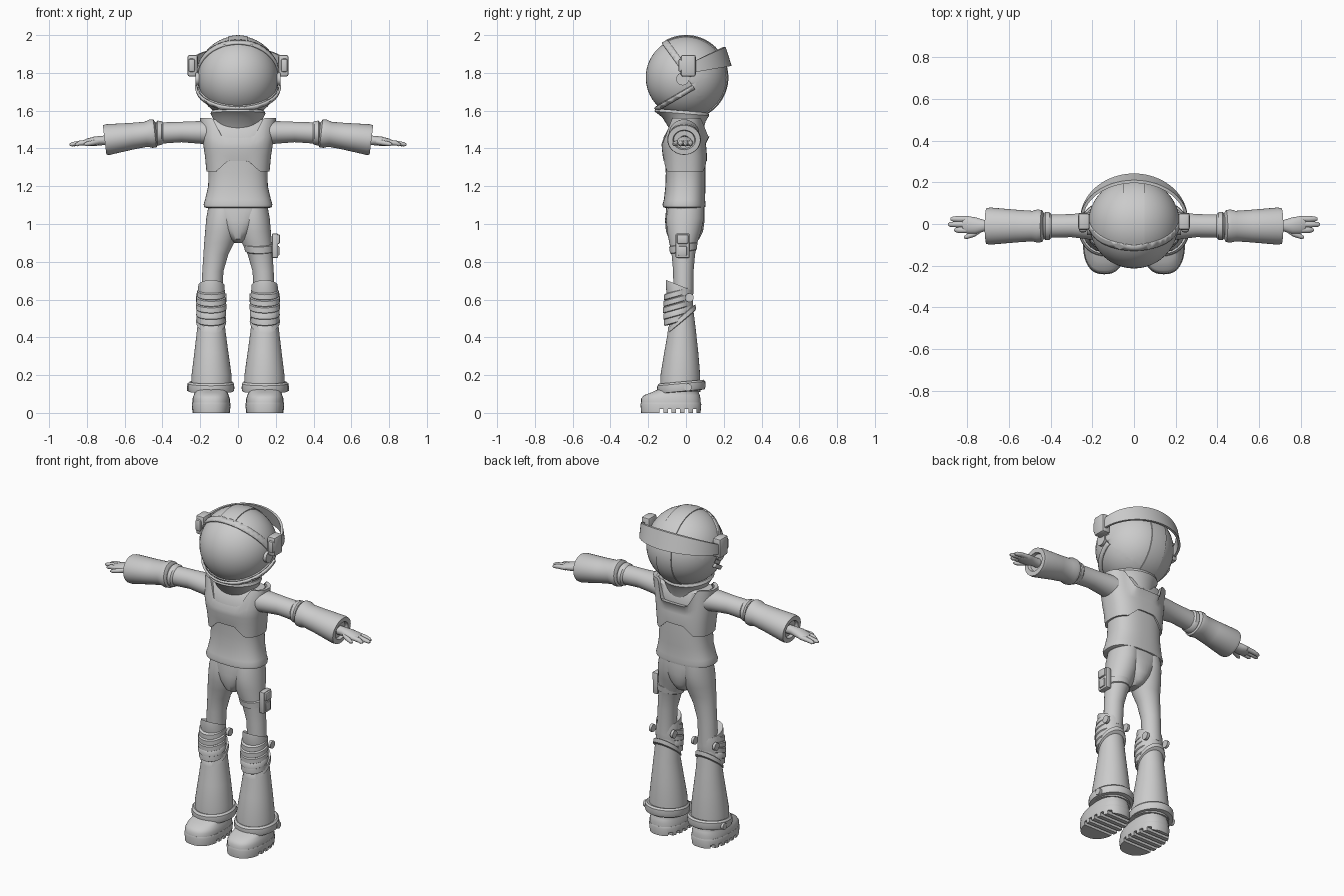
import bpy, bmesh, math
from mathutils import Vector, Matrix

grey = bpy.data.materials.new("suit_grey")
grey.diffuse_color = (0.6, 0.6, 0.6, 1)


def finish(name, bm):
    bmesh.ops.recalc_face_normals(bm, faces=bm.faces)
    me = bpy.data.meshes.new(name)
    bm.to_mesh(me)
    bm.free()
    me.materials.append(grey)
    ob = bpy.data.objects.new(name, me)
    bpy.context.collection.objects.link(ob)
    return ob


def skin(name, rings, cap=True):
    """Bridge equal-length point rings into one surface."""
    bm = bmesh.new()
    vs = [[bm.verts.new(p) for p in r] for r in rings]
    n = len(rings[0])
    for r0, r1 in zip(vs, vs[1:]):
        for i in range(n):
            j = (i + 1) % n
            bm.faces.new((r0[i], r0[j], r1[j], r1[i]))
    if cap:
        bm.faces.new(vs[0])
        bm.faces.new(vs[-1])
    return finish(name, bm)


def loft(name, rings, axis="z", p=2.0, n=36, s=1, slope=0, shape=None, cap=True):
    """rings: (cx, cy, cz, half-width, half-depth); slope tilts z along y."""
    out = []
    for k, (cx, cy, cz, a, b) in enumerate(rings):
        ring = []
        for i in range(n):
            t = math.tau * i / n
            c, d = math.cos(t), math.sin(t)
            u = a * math.copysign(abs(c) ** (2 / p), c)
            w = b * math.copysign(abs(d) ** (2 / p), d)
            v = Vector((cx + u, cy + w, cz + slope * w)) if axis == "z" else Vector((cx, cy + u, cz + w))
            if shape:
                v = shape(k, v)
            ring.append((v.x * s, v.y, v.z))
        out.append(ring)
    return skin(name, out, cap)


def box(name, loc, size, bevel=0.008):
    bm = bmesh.new()
    bmesh.ops.create_cube(bm, size=1)
    bmesh.ops.scale(bm, vec=size, verts=bm.verts)
    bmesh.ops.translate(bm, vec=loc, verts=bm.verts)
    if bevel:
        bmesh.ops.bevel(bm, geom=bm.edges[:], offset=bevel, segments=2, affect="EDGES", profile=0.5)
    return finish(name, bm)


def disc(name, loc, r, depth):
    bm = bmesh.new()
    bmesh.ops.create_cone(bm, cap_ends=True, segments=24, radius1=r, radius2=r, depth=depth,
                          matrix=Matrix.Translation(loc) @ Matrix.Rotation(math.pi / 2, 4, "Y"))
    return finish(name, bm)


# ---------- head ----------
HC = Vector((0, 0, 1.776))


def cut_sphere(name, r, planes=(), keep=None, thick=0):
    bm = bmesh.new()
    bmesh.ops.create_uvsphere(bm, u_segments=48, v_segments=28, radius=r, matrix=Matrix.Translation(HC))
    for co, no in planes:
        bmesh.ops.bisect_plane(bm, geom=bm.verts[:] + bm.edges[:] + bm.faces[:], plane_co=co, plane_no=no)
    if keep:
        gone = [f for f in bm.faces if not keep(f.calc_center_median())]
        bmesh.ops.delete(bm, geom=gone, context="FACES")
    ob = finish(name, bm)
    if thick:
        m = ob.modifiers.new("thickness", "SOLIDIFY")
        m.thickness, m.offset = thick, -1
    return ob


up_co, up_no = Vector((0, 0, 1.78)), Vector((0, -0.81, -0.585))    # brow plane, pointing to the face
lo_co, lo_no = Vector((0, 0, 1.715)), Vector((0, -0.5, 0.86))      # chin plane, pointing to the face


def up(v): return (v - up_co).dot(up_no)
def lo(v): return (v - lo_co).dot(lo_no)


cut_sphere("visor", 0.213)
cut_sphere("helmet_shell", 0.2195, [(up_co, up_no), (lo_co, lo_no)],
           lambda v: not (up(v) > 0 and lo(v) > 0), 0.012)
cut_sphere("brow_rim", 0.2235, [(up_co, up_no), (up_co - up_no * 0.035, up_no), (up_co, Vector((0, 0, 1)))],
           lambda v: -0.035 < up(v) < 0 and v.z > 1.78, 0.012)
cut_sphere("chin_rim", 0.2235, [(lo_co, lo_no), (lo_co - lo_no * 0.022, lo_no), (up_co, up_no)],
           lambda v: -0.022 < lo(v) < 0 and up(v) > 0, 0.012)

# raised strip over the crown and down the back
crest = []
for i in range(33):
    t = math.radians(118 - i * 178 / 32)
    d = Vector((0, math.cos(t), math.sin(t)))
    crest.append([HC + d * r + Vector((x, 0, 0)) for x, r in
                  ((-0.05, 0.205), (-0.05, 0.2185), (0, 0.2245), (0.05, 0.2185), (0.05, 0.205))])
skin("helmet_crest", crest)

# swept headband behind the helmet
band = []
for i in range(41):
    t = math.pi * i / 40
    c, d = math.cos(t), math.sin(t)
    zc, h = 1.825 + 0.062 * d, 0.026 + 0.024 * d
    lean = 0.016 * d
    band.append([((0.25 + o) * c, 0.02 + (0.198 + o) * d - q * lean, zc + q * h)
                 for o, q in ((-0.006, -1), (0.008, -1), (0.008, 1), (-0.006, 1))])
skin("headband", band)

for s in (-1, 1):
    box("ear_block", (s * 0.24, 0.012, 1.838), (0.055, 0.08, 0.115), 0.012)
    box("ear_block_front", (s * 0.245, -0.005, 1.84), (0.035, 0.07, 0.07), 0.01)
    disc("ear_disc", (s * 0.214, -0.018, 1.768), 0.034, 0.022)

# ---------- torso ----------
loft("neck_ring", [(0, 0, 1.5, 0.12, 0.09), (0, -0.01, 1.555, 0.13, 0.115), (0, -0.022, 1.585, 0.145, 0.145),
                   (0, -0.022, 1.6, 0.138, 0.14)], slope=-0.08)
loft("torso", [(0, -0.01, 1.085, 0.165, 0.1), (0, -0.01, 1.09, 0.18, 0.112), (0, -0.01, 1.105, 0.182, 0.114),
               (0, -0.008, 1.13, 0.174, 0.109), (0, -0.003, 1.2, 0.158, 0.106), (0, -0.002, 1.27, 0.156, 0.105),
               (0, -0.005, 1.36, 0.163, 0.107), (0, -0.012, 1.46, 0.178, 0.106), (0, 0.003, 1.535, 0.188, 0.08),
               (0, 0.003, 1.552, 0.17, 0.065)], p=2.5, n=48)


def plate_edges(k, v):
    """Arch the lower hem and scoop the neckline, front and back."""
    if k < 2:
        v.z += 0.055 * max(0, min(1, (0.115 - abs(v.x)) / 0.06))
    if k > 3:
        f = max(0, min(1, (0.135 - abs(v.x)) / 0.05))
        v.z -= f * (0.035, 0.1, 0.1)[k - 4]
        if k > 4:
            v.y *= 1 + 0.36 * f
    return v


loft("chest_plate", [(0, -0.004, 1.278, 0.152, 0.1), (0, -0.004, 1.278, 0.167, 0.114), (0, -0.006, 1.36, 0.175, 0.117),
                     (0, -0.01, 1.4, 0.181, 0.118), (0, -0.012, 1.46, 0.19, 0.117), (0, 0.003, 1.562, 0.202, 0.088),
                     (0, 0.003, 1.558, 0.18, 0.068)], p=2.6, n=72, shape=plate_edges, cap=False)
loft("pelvis", [(0, -0.004, 1.1, 0.16, 0.1), (0, -0.004, 1.07, 0.158, 0.102), (0, -0.006, 1.02, 0.122, 0.105),
                (0, -0.008, 0.96, 0.075, 0.098), (0, -0.01, 0.92, 0.042, 0.08), (0, -0.01, 0.9, 0.02, 0.045)], p=2.3)

for s in (-1, 1):
    # ---------- arms ----------
    loft("upper_arm", [(0.13, -0.005, 1.48, 0.075, 0.068), (0.2, -0.008, 1.485, 0.068, 0.06),
                       (0.3, -0.008, 1.487, 0.055, 0.054), (0.4, -0.01, 1.482, 0.056, 0.056),
                       (0.44, -0.01, 1.48, 0.056, 0.056)], "x", s=s)
    loft("elbow_ring", [(0.395, -0.01, 1.482, 0.055, 0.055), (0.405, -0.01, 1.482, 0.066, 0.063),
                        (0.425, -0.01, 1.481, 0.068, 0.066), (0.432, -0.01, 1.48, 0.06, 0.06)], "x", s=s)
    loft("sleeve", [(0.428, -0.01, 1.48, 0.058, 0.058), (0.438, -0.01, 1.48, 0.076, 0.074),
                    (0.458, -0.01, 1.478, 0.08, 0.075), (0.485, -0.01, 1.475, 0.073, 0.066),
                    (0.56, -0.01, 1.465, 0.078, 0.07), (0.69, -0.01, 1.447, 0.089, 0.081),
                    (0.708, -0.01, 1.445, 0.086, 0.078), (0.708, -0.01, 1.445, 0.06, 0.052),
                    (0.69, -0.01, 1.447, 0.055, 0.047)], "x", s=s,
         shape=lambda k, v: v + Vector(((v.z - 1.46) * 0.12, 0, 0)))
    loft("palm", [(0.68, -0.008, 1.443, 0.028, 0.026), (0.72, -0.008, 1.442, 0.028, 0.025),
                  (0.76, -0.008, 1.438, 0.04, 0.025), (0.8, -0.004, 1.432, 0.042, 0.02),
                  (0.822, -0.002, 1.43, 0.032, 0.012)], "x", n=20, s=s)
    for y, tip in ((-0.029, 0.862), (-0.002, 0.892), (0.024, 0.88)):
        loft("finger", [(0.79, y, 1.432, 0.014, 0.014), (0.84, y, 1.428, 0.0145, 0.013),
                        (tip - 0.012, y, 1.422, 0.012, 0.011), (tip, y, 1.42, 0.005, 0.005)], "x", n=12, s=s)
    loft("thumb", [(0.73, -0.025, 1.436, 0.014, 0.015), (0.765, -0.046, 1.43, 0.016, 0.014),
                   (0.8, -0.06, 1.424, 0.012, 0.012), (0.815, -0.064, 1.422, 0.005, 0.005)], "x", n=12, s=s)

    # ---------- legs ----------
    loft("thigh", [(0.075, 0, 1.09, 0.082, 0.095), (0.08, -0.005, 1.03, 0.088, 0.1), (0.088, -0.01, 0.96, 0.086, 0.09),
                   (0.1, -0.014, 0.9, 0.079, 0.074), (0.117, -0.014, 0.84, 0.066, 0.062),
                   (0.133, -0.014, 0.75, 0.056, 0.054), (0.14, -0.014, 0.6, 0.055, 0.052)], s=s)
    loft("knee_cuff", [(0.141, -0.03, 0.665, 0.055, 0.05), (0.141, -0.035, 0.675, 0.069, 0.07),
                       (0.141, -0.035, 0.66, 0.07, 0.072), (0.141, -0.033, 0.6, 0.072, 0.07),
                       (0.141, -0.03, 0.55, 0.07, 0.06)], s=s, slope=-0.4)
    pad = [(0.142, -0.045, 0.655, 0.05, 0.045)]
    for i in range(5):
        z = 0.645 - i * 0.034
        bulge = 0.006 * math.sin(math.pi * i / 4)
        pad += [(0.142, -0.046, z, 0.074 + bulge, 0.07 + bulge), (0.142, -0.046, z - 0.026, 0.075 + bulge, 0.07 + bulge),
                (0.142, -0.046, z - 0.03, 0.07 + bulge, 0.065 + bulge)]
    loft("knee_pad", pad + [(0.142, -0.045, 0.478, 0.05, 0.045)], s=s, slope=0.28)
    disc("knee_pivot", (s * 0.214, 0.018, 0.61), 0.023, 0.016)
    disc("knee_pivot_inner", (s * 0.07, 0.018, 0.61), 0.023, 0.016)
    loft("shin", [(0.141, -0.016, 0.6, 0.058, 0.05), (0.141, -0.02, 0.52, 0.068, 0.062),
                  (0.142, -0.021, 0.44, 0.075, 0.073), (0.141, -0.025, 0.32, 0.09, 0.09),
                  (0.14, -0.03, 0.2, 0.106, 0.105), (0.14, -0.03, 0.11, 0.107, 0.106)], s=s)
    loft("shin_guard_strap", [(0.142, -0.02, 0.518, 0.066, 0.06), (0.142, -0.022, 0.512, 0.077, 0.072),
                              (0.142, -0.022, 0.485, 0.08, 0.076), (0.142, -0.022, 0.48, 0.07, 0.068)], s=s, slope=0.85)
    loft("ankle_ring", [(0.143, -0.025, 0.112, 0.105, 0.105), (0.143, -0.025, 0.114, 0.12, 0.124),
                        (0.143, -0.025, 0.13, 0.124, 0.129), (0.143, -0.025, 0.155, 0.122, 0.127),
                        (0.143, -0.025, 0.165, 0.113, 0.117), (0.143, -0.025, 0.16, 0.1, 0.1)], s=s, slope=0.09)
    disc("ankle_buckle", (s * 0.262, 0.01, 0.135), 0.02, 0.016)

    # ---------- boots ----------
    loft("boot_upper", [(0.142, -0.08, 0.05, 0.099, 0.158), (0.142, -0.08, 0.075, 0.099, 0.157),
                        (0.142, -0.075, 0.094, 0.092, 0.148), (0.142, -0.058, 0.108, 0.088, 0.125),
                        (0.142, -0.03, 0.135, 0.09, 0.098)], p=2.5, n=40, s=s)
    sole = loft("boot_sole", [(0.142, -0.08, 0, 0.099, 0.157), (0.142, -0.08, 0.045, 0.103, 0.161),
                              (0.142, -0.08, 0.055, 0.1, 0.158)], p=2.5, n=40, s=s)
    for i in range(5):
        cutter = box("tread_cutter", (s * 0.142, -0.13 + i * 0.044, 0.005), (0.3, 0.02, 0.03), 0)
        m = sole.modifiers.new("tread", "BOOLEAN")
        m.operation, m.object, m.solver = "DIFFERENCE", cutter, "EXACT"
        bpy.context.view_layer.objects.active = sole
        bpy.ops.object.modifier_apply(modifier=m.name)
        bpy.data.objects.remove(cutter)

# ---------- thigh holster ----------
loft("thigh_strap", [(0.108, -0.014, 0.895, 0.072, 0.066), (0.108, -0.014, 0.89, 0.08, 0.075),
                     (0.113, -0.014, 0.855, 0.075, 0.071), (0.113, -0.014, 0.85, 0.066, 0.06)], slope=0.15)
box("holster", (0.196, -0.018, 0.885), (0.034, 0.074, 0.13))
box("holster_flap", (0.206, -0.018, 0.92), (0.034, 0.06, 0.05))
box("holster_pocket", (0.208, -0.018, 0.858), (0.022, 0.045, 0.05), 0.005)

# ---------- shading ----------
bpy.ops.object.select_all(action="DESELECT")
for ob in bpy.data.objects:
    ob.select_set(True)
    bpy.context.view_layer.objects.active = ob
bpy.ops.object.shade_smooth_by_angle(angle=math.radians(35))
